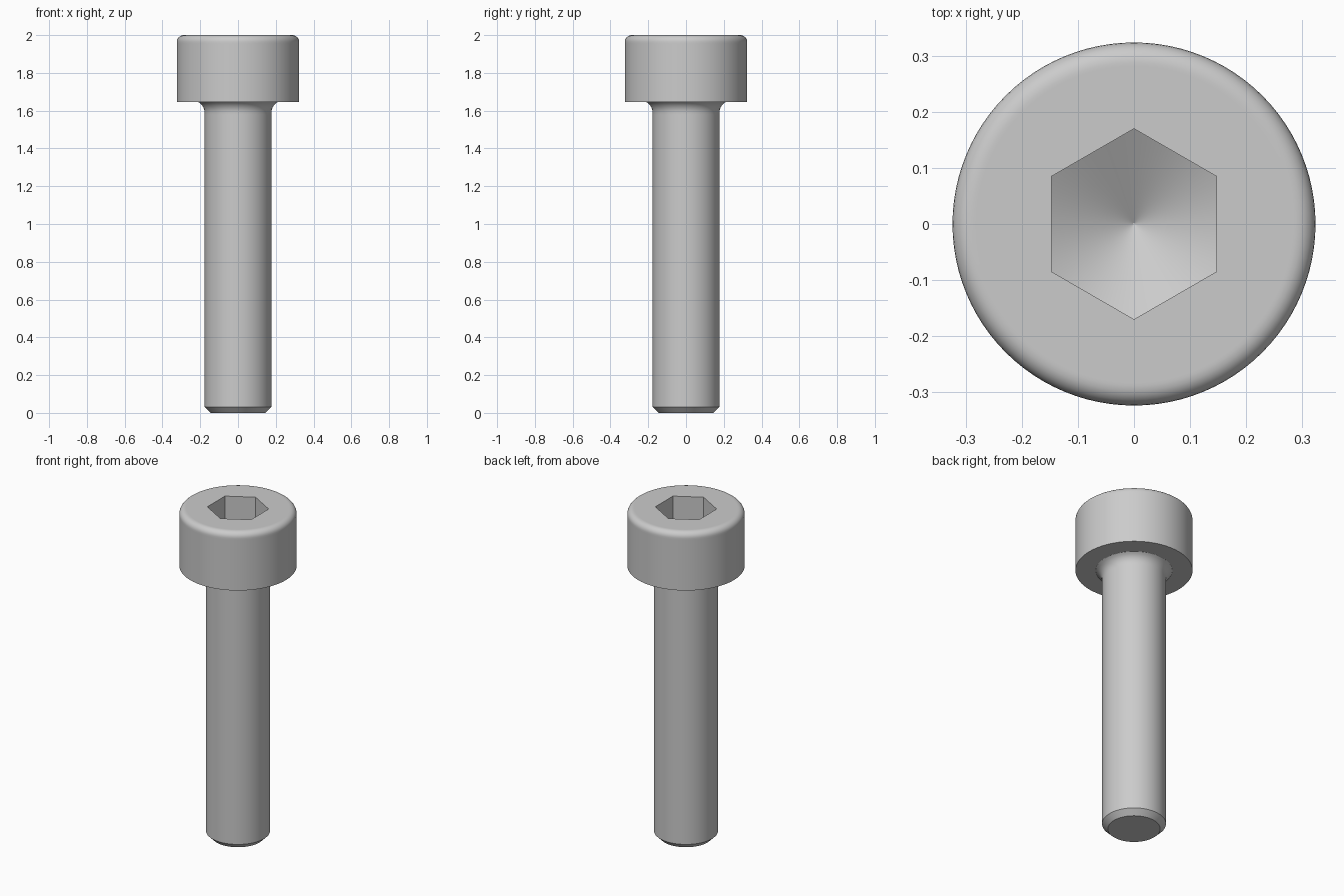
import bpy, bmesh, math

if "Cube" in bpy.data.objects:
    bpy.data.objects.remove(bpy.data.objects["Cube"])

N = 96                        # sides around the axis (divisible by 6)
U = 2 / 17                    # one millimetre of a 3 x 14 cap screw
SHANK, HEAD = 1.5 * U, 2.75 * U
NECK, SEAT = 1.8 * U, 14 * U  # fillet radius below the head, underside height
FLAT = 1.25 * U               # half the width across flats
CHAMFER, ROUND = 0.27 * U, 0.3 * U


def hex_radius(a):
    """Distance from the axis to the hexagon (corners on +-y) at angle a."""
    return FLAT / math.cos((a + math.pi / 6) % (math.pi / 3) - math.pi / 6)


# Outer profile from the tip up to the top face, as (radius, z)
outer = [(SHANK - CHAMFER, 0), (SHANK, CHAMFER)]

# Concave fillet under the head
h, w = 0.5 * U, NECK - SHANK
R = (h * h + w * w) / (2 * w)
end = math.asin(h / R)
outer.append((SHANK, SEAT - h - 0.01))
for i in range(6):
    t = end * i / 5
    outer.append((SHANK + R * (1 - math.cos(t)), SEAT - h + R * math.sin(t)))

# Head side and rounded top edge
outer += [(NECK + 0.004, SEAT), (HEAD, SEAT), (HEAD, 2 - ROUND - 0.01)]
for i in range(7):
    t = math.pi / 2 * i / 6
    outer.append((HEAD - ROUND + ROUND * math.cos(t), 2 - ROUND + ROUND * math.sin(t)))
outer.append((HEAD - ROUND - 0.006, 2))

bm = bmesh.new()
angles = [2 * math.pi * i / N for i in range(N)]


def ring(radius, height):
    return [bm.verts.new((radius(a) * math.cos(a), radius(a) * math.sin(a), height(a)))
            for a in angles]


rings = [ring(lambda a, r=r: r, lambda a, z=z: z) for r, z in outer]

# Hexagon socket with a conical drilled bottom
DEPTH = 2 - 1.5 * U
slope = math.tan(math.radians(30))
corner = FLAT / math.cos(math.pi / 6)
rings.append(ring(hex_radius, lambda a: 2))
rings.append(ring(hex_radius, lambda a: DEPTH - (corner - hex_radius(a)) * slope))
for r in (0.1, 0.05, 0.002):
    rings.append(ring(lambda a, r=r: r, lambda a, r=r: DEPTH - (corner - r) * slope))

# Skin the rings and close both ends
for lo, hi in zip(rings, rings[1:]):
    for i in range(N):
        j = (i + 1) % N
        bm.faces.new((lo[i], lo[j], hi[j], hi[i]))
bm.faces.new(rings[0][::-1])
bm.faces.new(rings[-1])
bmesh.ops.recalc_face_normals(bm, faces=bm.faces)

mesh = bpy.data.meshes.new("socket_head_screw")
bm.to_mesh(mesh)
bm.free()
screw = bpy.data.objects.new("socket_head_screw", mesh)
bpy.context.collection.objects.link(screw)

# Plain grey metal
mat = bpy.data.materials.new("grey_metal")
mat.diffuse_color = (0.6, 0.6, 0.6, 1)
mat.use_nodes = True
mat.node_tree.nodes["Principled BSDF"].inputs["Base Color"].default_value = mat.diffuse_color
mesh.materials.append(mat)

bpy.context.view_layer.objects.active = screw
screw.select_set(True)
bpy.ops.object.shade_smooth_by_angle(angle=math.radians(30))
